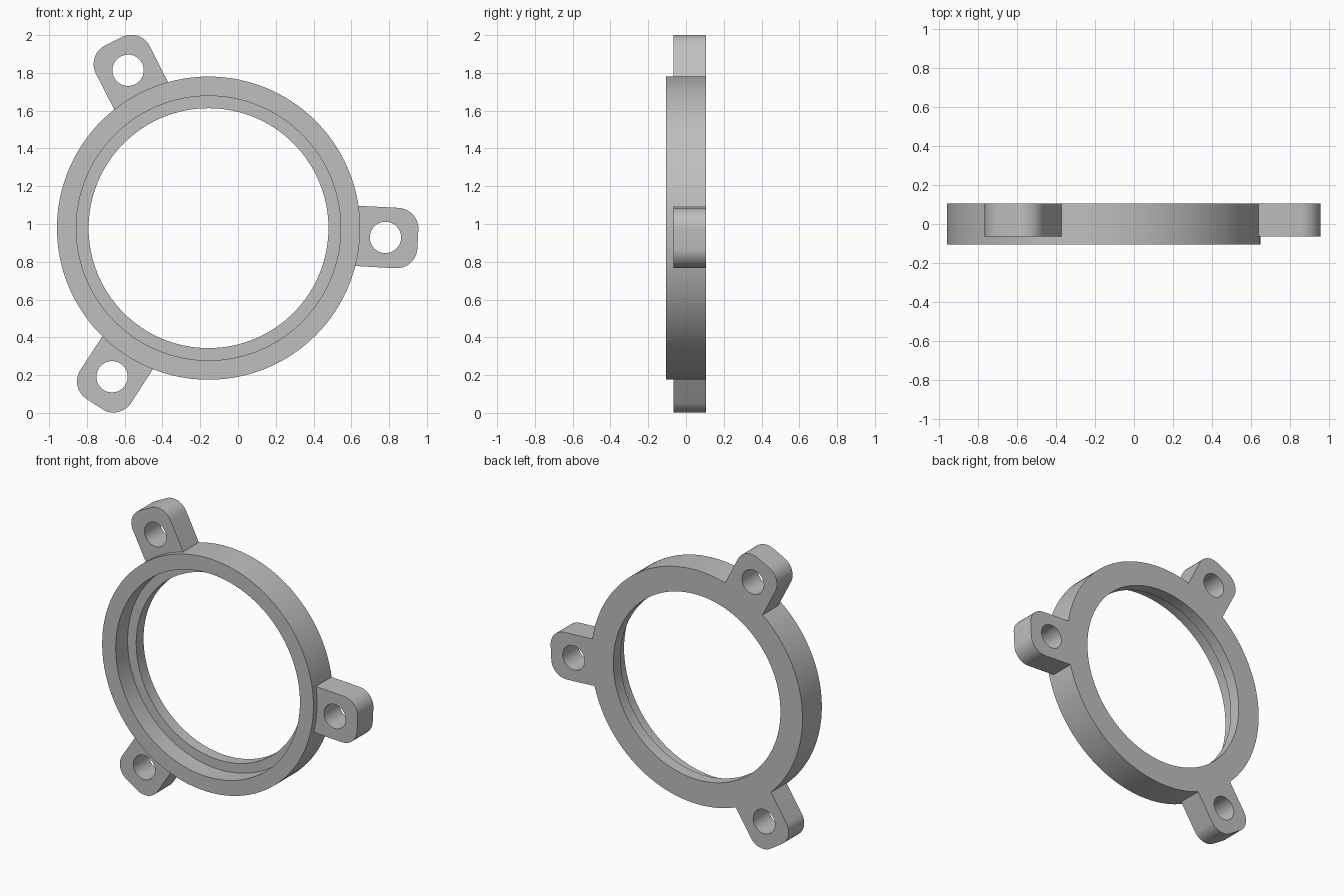
import bpy
import bmesh
from math import cos, sin, pi, radians
from mathutils import Matrix, Vector

cube = bpy.data.objects.get("Cube")
if cube:
    bpy.data.objects.remove(cube, do_unlink=True)

CENTER = Vector((-0.156, 0, 0.978))
FRONT, BACK = -0.105, 0.105
LEDGE = 0.025          # depth of the step inside the bore
LUG_FRONT = -0.065
OUTER, BORE, HOLE = 0.8025, 0.70, 0.635

grey = bpy.data.materials.new("plain_grey")
grey.use_nodes = True
colour = (0.52, 0.52, 0.52, 1)
grey.diffuse_color = colour
grey.node_tree.nodes["Principled BSDF"].inputs["Base Color"].default_value = colour


def finish(bm, name):
    """Turn a bmesh into a shaded object placed on the ring centre."""
    bmesh.ops.recalc_face_normals(bm, faces=bm.faces)
    mesh = bpy.data.meshes.new(name)
    bm.to_mesh(mesh)
    bm.free()
    mesh.materials.append(grey)
    obj = bpy.data.objects.new(name, mesh)
    obj.location = CENTER
    bpy.context.collection.objects.link(obj)
    bpy.ops.object.select_all(action='DESELECT')
    obj.select_set(True)
    bpy.context.view_layer.objects.active = obj
    bpy.ops.object.shade_smooth_by_angle(angle=radians(30))
    return obj


def arc(cx, cz, r, start, end, steps):
    """Points of an arc in the xz plane, angles in degrees."""
    angles = [radians(start + (end - start) * i / steps) for i in range(steps + 1)]
    return [(cx + r * cos(a), cz + r * sin(a)) for a in angles]


def make_ring():
    # Stepped cross-section turned about the y axis
    profile = [(OUTER, FRONT), (OUTER, BACK), (HOLE, BACK),
               (HOLE, LEDGE), (BORE, LEDGE), (BORE, FRONT)]
    bm = bmesh.new()
    verts = [bm.verts.new((r, y, 0)) for r, y in profile]
    edges = [bm.edges.new((v, verts[i - 1])) for i, v in enumerate(verts)]
    bmesh.ops.spin(bm, geom=verts + edges, cent=(0, 0, 0), axis=(0, 1, 0),
                   angle=2 * pi, steps=128)
    bmesh.ops.remove_doubles(bm, verts=bm.verts, dist=0.0001)
    return finish(bm, "stepped_ring")


def make_lug(name, angle):
    # Rounded tab with a screw hole; its root follows the ring's rim
    half, end, corner = 0.16, 1.11, 0.11
    root = OUTER - 0.002
    spread = 11.5
    outline = arc(0, 0, root, spread, -spread, 8)
    outline += arc(end - corner, corner - half, corner, -90, 0, 12)
    outline += arc(end - corner, half - corner, corner, 0, 90, 12)
    screw_hole = arc(0.938, 0, 0.083, 0, 360, 40)[:-1]
    bm = bmesh.new()
    edges = []
    for loop in (outline, screw_hole):
        verts = [bm.verts.new((x, LUG_FRONT, z)) for x, z in loop]
        edges += [bm.edges.new((v, verts[i - 1])) for i, v in enumerate(verts)]
    bmesh.ops.triangle_fill(bm, edges=edges, use_beauty=True)
    result = bmesh.ops.extrude_face_region(bm, geom=bm.faces[:], use_keep_orig=True)
    moved = [g for g in result["geom"] if isinstance(g, bmesh.types.BMVert)]
    bmesh.ops.translate(bm, verts=moved, vec=(0, BACK - LUG_FRONT, 0))
    bm.transform(Matrix.Rotation(radians(-angle), 4, 'Y'))
    return finish(bm, name)


make_ring()
for lug_name, lug_angle in (("left_lug", -3), ("upper_lug", 117), ("lower_lug", 237)):
    make_lug(lug_name, lug_angle)
